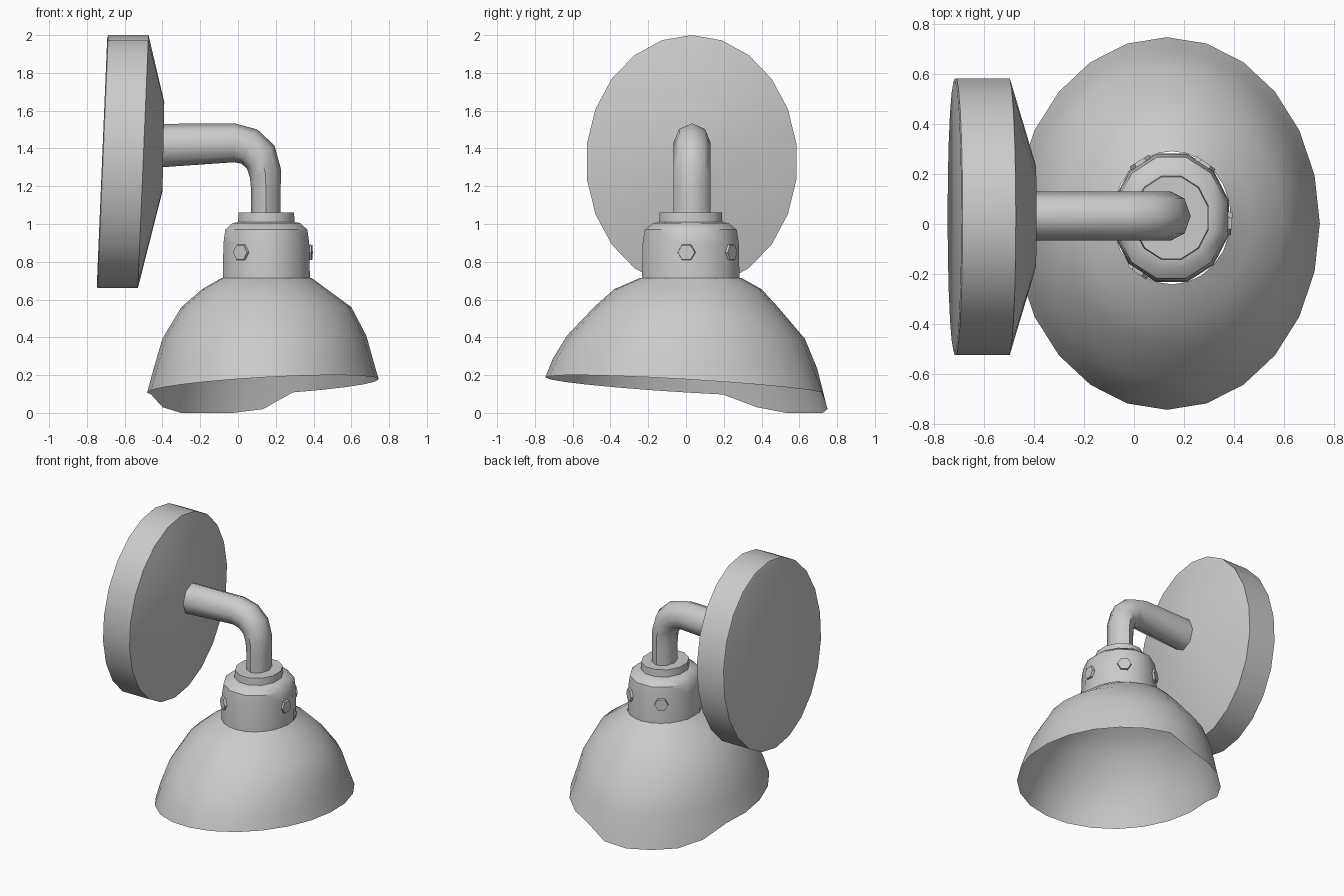
import bpy, bmesh
from math import sin, cos, tau, radians, pi
from mathutils import Vector, Matrix

if "Cube" in bpy.data.objects:
    bpy.data.objects.remove(bpy.data.objects["Cube"])


def finish(bm, name, angle=40):
    bmesh.ops.recalc_face_normals(bm, faces=bm.faces)
    me = bpy.data.meshes.new(name)
    bm.to_mesh(me)
    bm.free()
    ob = bpy.data.objects.new(name, me)
    bpy.context.collection.objects.link(ob)
    bpy.ops.object.select_all(action='DESELECT')
    bpy.context.view_layer.objects.active = ob
    ob.select_set(True)
    bpy.ops.object.shade_smooth_by_angle(angle=radians(angle))
    return ob


def loft(name, rings, cap_start=False, cap_end=False, angle=40):
    """Skin a list of point rings that all have the same count."""
    bm = bmesh.new()
    vs = [[bm.verts.new(p) for p in ring] for ring in rings]
    n = len(vs[0])
    for a, b in zip(vs, vs[1:]):
        for i in range(n):
            j = (i + 1) % n
            bm.faces.new((a[i], a[j], b[j], b[i]))
    if cap_start:
        bm.faces.new(vs[0])
    if cap_end:
        bm.faces.new(vs[-1])
    return finish(bm, name, angle)


def ring_angles(n, offset=0.0):
    return [tau * (i + offset) / n for i in range(n)]


# wall plate: oval disc leaning slightly, with a sloped front
plate = []
for x, cz, ry, rz in [(-0.72, 1.33, 0.545, 0.655), (-0.715, 1.33, 0.56, 0.67),
                      (-0.502, 1.33, 0.56, 0.67), (-0.395, 1.41, 0.21, 0.235)]:
    lean = 0.042 if rz > 0.3 else 0.02
    plate.append([(x + lean * rz * sin(a), 0.03 + ry * cos(a), cz + rz * sin(a))
                  for a in ring_angles(22, 0.5)])
loft("wall_plate", plate, True, True, 35)

# bent arm: path in the xz plane, oval section
path = [(-0.41, 1.415), (-0.02, 1.43), (0.06, 1.41), (0.12, 1.355),
        (0.145, 1.27), (0.148, 1.18), (0.148, 1.03)]
tilts = [0, 0, 25, 50, 75, 90, 90]
radii = [0.115, 0.103, 0.10, 0.095, 0.085, 0.078, 0.078]
arm = []
for (x, z), t, r in zip(path, tilts, radii):
    t = radians(t)
    arm.append([(x + r * sin(a) * sin(t), 0.032 + 0.098 * cos(a), z + r * sin(a) * cos(t))
                for a in ring_angles(8)])
loft("arm", arm, True, True, 50)

# socket neck with collar step on top
neck = [[(0.15 + r * cos(a), 0.025 + 1.12 * r * sin(a), z) for a in ring_angles(12, 0.5)]
        for r, z in [(0.152, 1.06), (0.155, 1.01), (0.185, 1.005), (0.225, 0.97),
                     (0.235, 0.90), (0.239, 0.70)]]
loft("socket_neck", neck, True, False, 40)

# open shade: oval dome with a tilted rim drooping at the back left
N = 24
droop = {6: 0.02, 7: 0.0, 8: 0.0, 9: 0.0, 10: 0.03}
shade = []
for cx, cy, rx, ry, z, tilt in [
        (0.152, 0.025, 0.237, 0.267, 0.715, 0), (0.14, 0.01, 0.33, 0.39, 0.655, 0),
        (0.15, 0.0, 0.45, 0.487, 0.56, 0), (0.14, 0.0, 0.54, 0.63, 0.40, 0.2),
        (0.135, -0.005, 0.58, 0.70, 0.26, 0.6), (0.132, 0.002, 0.613, 0.747, 0.143, 1)]:
    ring = []
    for i, a in enumerate(ring_angles(N)):
        h = z + tilt * (0.035 * cos(a) - 0.045 * sin(a))
        if tilt == 1:
            h = droop.get(i, h)
        ring.append((cx + rx * cos(a), cy + ry * sin(a), h))
    shade.append(ring)
loft("shade", shade, angle=50)

# hexagonal screws around the neck
for k, deg in enumerate((-125, -5, 55, 122)):
    a = radians(deg)
    bm = bmesh.new()
    place = (Matrix.Translation((0.15 + 0.228 * cos(a), 0.025 + 0.255 * sin(a), 0.85))
             @ Matrix.Rotation(a, 4, 'Z') @ Matrix.Rotation(pi / 2, 4, 'Y'))
    bmesh.ops.create_cone(bm, cap_ends=True, segments=6, radius1=0.05, radius2=0.045,
                          depth=0.03, matrix=place)
    finish(bm, f"neck_screw_{k + 1}", 30)
